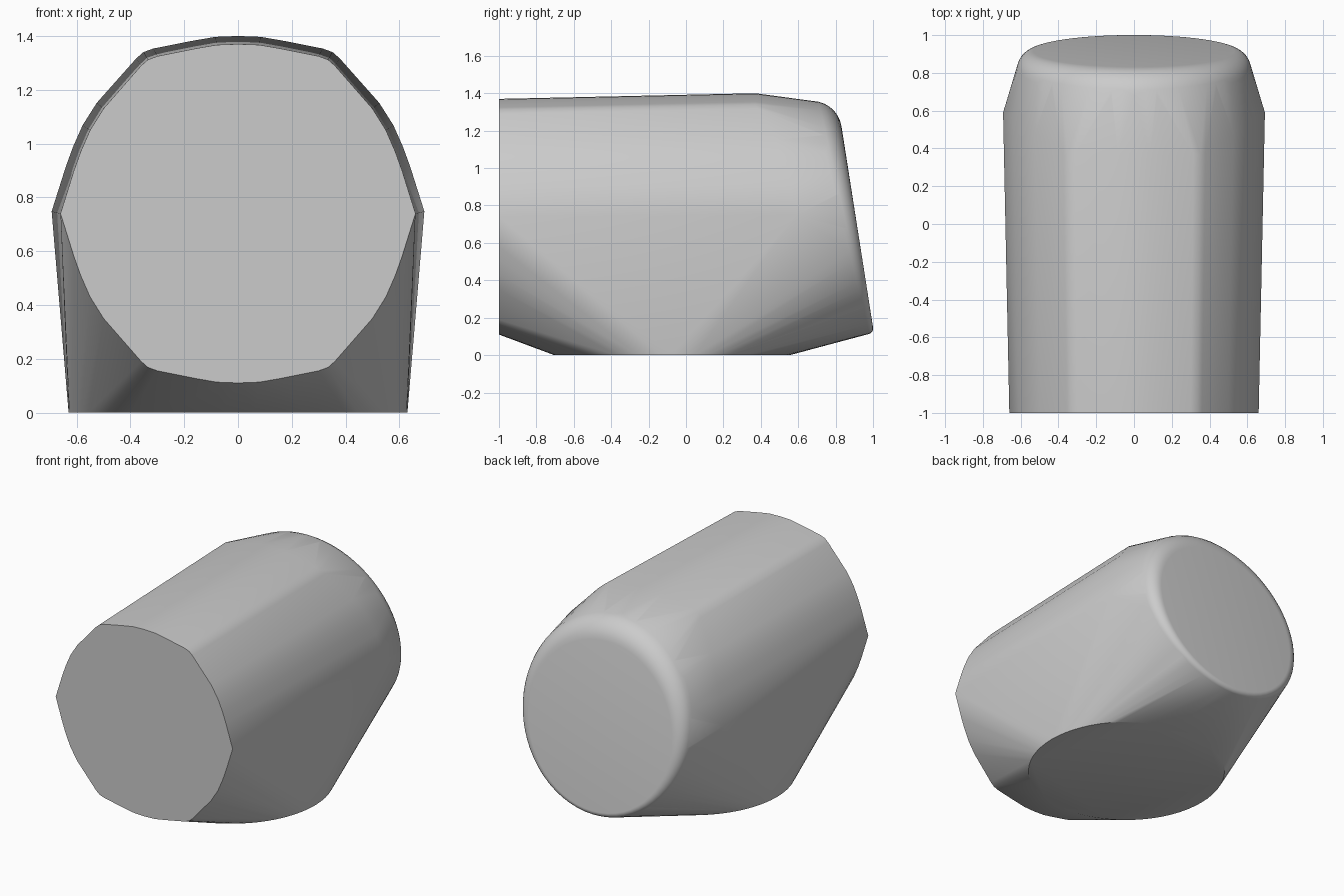
import bpy, bmesh, math
from mathutils import Vector

cube = bpy.data.objects.get("Cube")
if cube:
    bpy.data.objects.remove(cube, do_unlink=True)

grey = bpy.data.materials.new("plain_grey")
grey.use_nodes = True
COLOUR = (0.6, 0.6, 0.6, 1)
grey.diffuse_color = COLOUR
grey.node_tree.nodes["Principled BSDF"].inputs["Base Color"].default_value = COLOUR

points = []

# Front face: half of the upper outline, mirrored sideways and downwards
MID = 0.74
front = [(0, 1.37), (0.08, 1.367), (0.16, 1.353), (0.30, 1.325), (0.335, 1.312), (0.36, 1.29),
         (0.50, 1.13), (0.55, 1.05), (0.585, 0.97), (0.61, 0.90), (0.66, MID)]
for x, z in front:
    for s in (-1, 1):
        points += [(s * x, -1, z), (s * x, -1, 2 * MID - z)]

# Shoulder: the upper outline, widened, where the body starts to close
for x, z in front:
    y = 0.37 + 0.22 * max(0, (x - 0.335) / 0.325)
    for s in (-1, 1):
        points.append((s * x * 1.05, y, MID + 0.008 + (z - MID) * 1.035))

# Round flat base
STEPS = 64
for i in range(STEPS):
    a = math.tau * i / STEPS
    points.append((0.63 * math.cos(a), -0.075 + 0.63 * math.sin(a), 0))

# Tilted back disc with a rim that is soft at the top and tight at the bottom
centre = Vector((0, 0.915, 0.69))
up = Vector((0, -0.155, 0.988)).normalized()
out = Vector((0, up.z, -up.y))
RIM = 8
for i in range(STEPS):
    a = math.tau * i / STEPS
    radius = 0.095 + 0.065 * math.sin(a)
    for k in range(RIM + 1):
        t = math.pi / 2 * k / RIM
        reach = 0.64 - radius * (1 - math.sin(t))
        side = Vector((reach * math.cos(a) * 0.97, 0, 0))
        rise = up * (0.06 + reach * math.sin(a))
        points.append(centre + side + rise - out * radius * (1 - math.cos(t)))

# Stretch one skin over all the outlines
bm = bmesh.new()
for p in points:
    bm.verts.new(p)
bmesh.ops.remove_doubles(bm, verts=bm.verts, dist=0.0005)
hull = bmesh.ops.convex_hull(bm, input=bm.verts)
loose = {v for v in hull["geom_interior"] + hull["geom_unused"] if isinstance(v, bmesh.types.BMVert)}
bmesh.ops.delete(bm, geom=list(loose), context="VERTS")
bmesh.ops.dissolve_limit(bm, angle_limit=math.radians(0.4), verts=bm.verts, edges=bm.edges)
bmesh.ops.recalc_face_normals(bm, faces=bm.faces)
mesh = bpy.data.meshes.new("rounded_body")
bm.to_mesh(mesh)
bm.free()

body = bpy.data.objects.new("rounded_body", mesh)
bpy.context.collection.objects.link(body)
mesh.materials.append(grey)
bpy.ops.object.select_all(action="DESELECT")
body.select_set(True)
bpy.context.view_layer.objects.active = body
bpy.ops.object.shade_smooth_by_angle(angle=math.radians(28))
